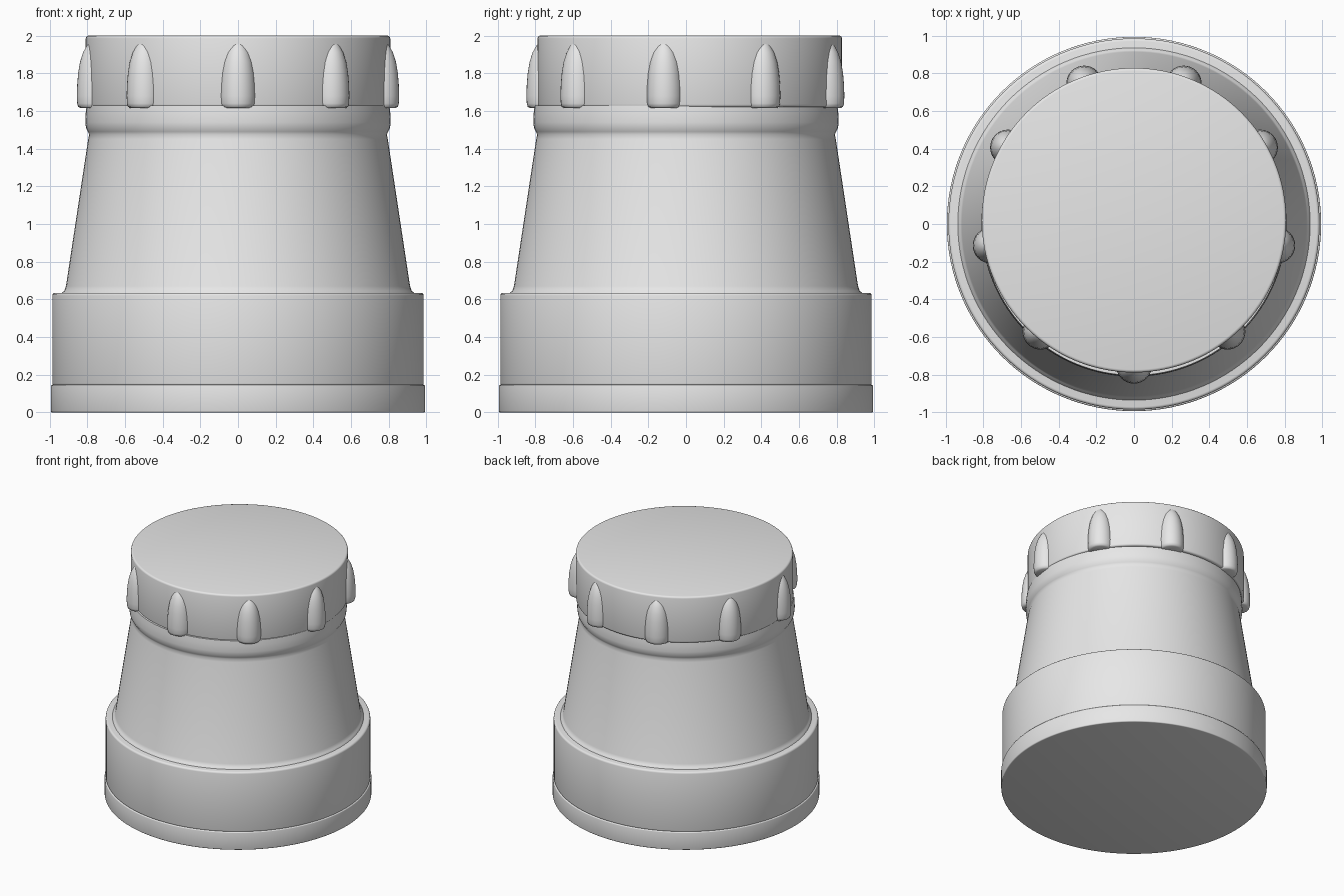
import bpy
import bmesh
from math import radians, sin, cos, tau
from mathutils import Vector

cube = bpy.data.objects.get("Cube")
if cube:
    bpy.data.objects.remove(cube, do_unlink=True)

GREY = (0.8, 0.8, 0.8, 1.0)
grey = bpy.data.materials.new("light_grey")
grey.use_nodes = True
grey.diffuse_color = GREY
grey.node_tree.nodes["Principled BSDF"].inputs["Base Color"].default_value = GREY


def lathe(name, profile, location=(0, 0, 0), steps=128):
    """Spin a (radius, height) profile around the z axis into a closed solid."""
    bm = bmesh.new()
    verts = [bm.verts.new((r, 0, z)) for r, z in profile]
    edges = [bm.edges.new(pair) for pair in zip(verts, verts[1:])]
    bmesh.ops.spin(bm, geom=verts + edges, cent=(0, 0, 0), axis=(0, 0, 1),
                   angle=tau, steps=steps, use_duplicate=False)
    bmesh.ops.remove_doubles(bm, verts=bm.verts[:], dist=0.0001)
    bmesh.ops.recalc_face_normals(bm, faces=bm.faces[:])
    mesh = bpy.data.meshes.new(name)
    bm.to_mesh(mesh)
    bm.free()
    mesh.materials.append(grey)
    obj = bpy.data.objects.new(name, mesh)
    obj.location = location
    bpy.context.collection.objects.link(obj)
    bpy.ops.object.select_all(action="DESELECT")
    obj.select_set(True)
    bpy.context.view_layer.objects.active = obj
    bpy.ops.object.shade_smooth_by_angle(angle=radians(50))
    return obj


def rounded_disc(radius, bottom, top, bevel):
    """Profile of a disc with softened rims."""
    rim = [(radius - bevel + bevel * sin(radians(a)), bottom + bevel - bevel * cos(radians(a)))
           for a in range(0, 91, 30)]
    upper = [(r, bottom + top - z) for r, z in reversed(rim)]
    return [(0, bottom)] + rim + upper + [(0, top)]


# Base plate and the wide band above it
lathe("base_plate", rounded_disc(0.993, 0, 0.147, 0.008))
lathe("base_band", rounded_disc(0.985, 0.14, 0.635, 0.015))

# Tapered body with a flared foot and a bulging collar
lathe("tapered_body", [
    (0, 0.6), (0.94, 0.6), (0.935, 0.635), (0.922, 0.645), (0.913, 0.67),
    (0.795, 1.45), (0.79, 1.475), (0.797, 1.49), (0.807, 1.51), (0.81, 1.54),
    (0.808, 1.59), (0.803, 1.63), (0, 1.63)])

# Screw cap, seated slightly towards the back
CAP = Vector((0, 0.02, 0))
lathe("cap", rounded_disc(0.808, 1.62, 2.0, 0.015), CAP)

# Bullet-shaped grips spaced evenly around the cap
GRIPS = 9
for i in range(GRIPS):
    angle = radians(-90) + tau * i / GRIPS
    spot = CAP + Vector((cos(angle), sin(angle), 0)) * 0.772
    lathe(f"grip_{i + 1}", [
        (0, 1.615), (0.075, 1.615), (0.088, 1.622), (0.093, 1.64), (0.095, 1.68),
        (0.093, 1.74), (0.088, 1.8), (0.078, 1.86), (0.062, 1.91), (0.04, 1.95),
        (0.02, 1.97), (0, 1.977)], spot, steps=32)
